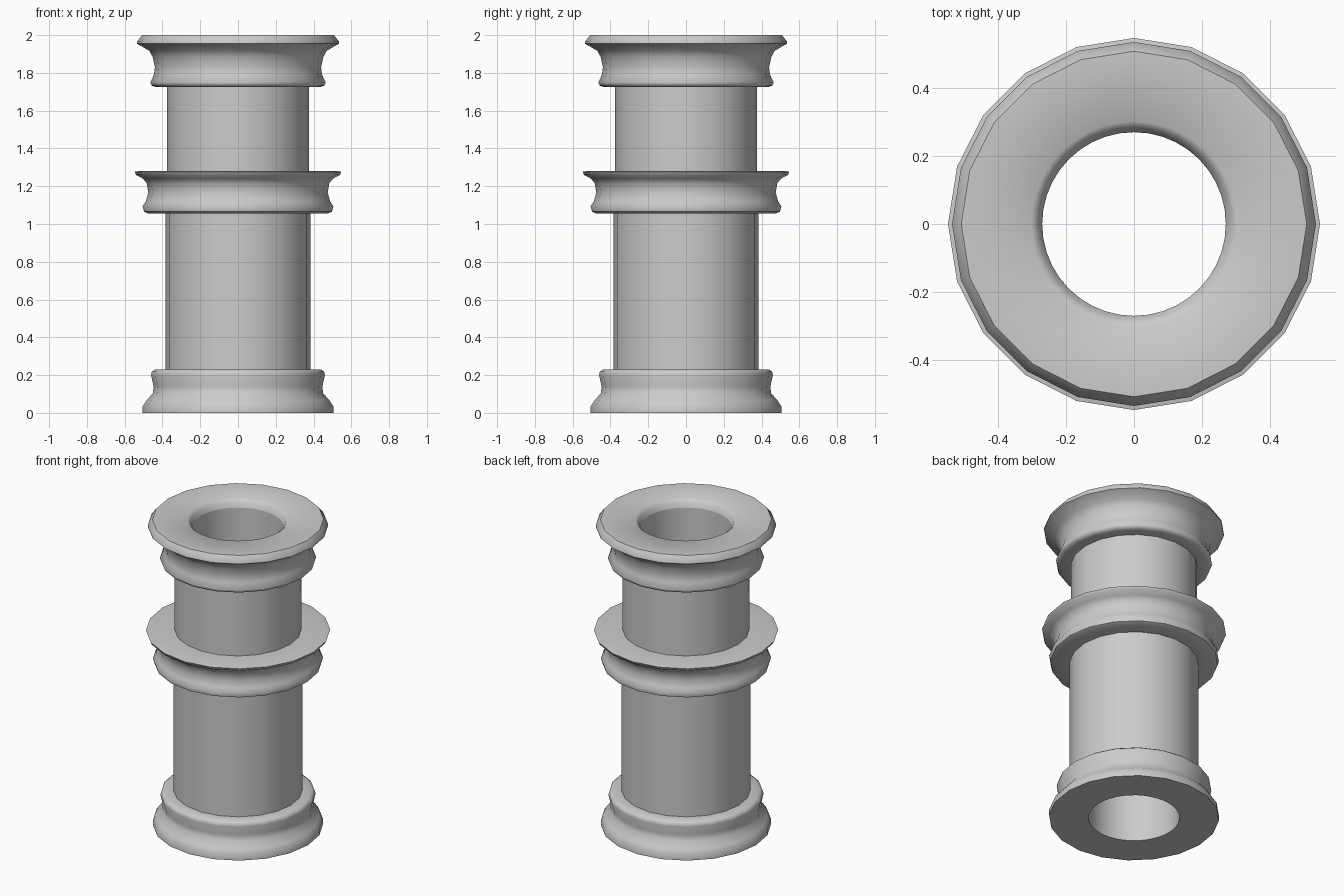
import bpy
import bmesh
from math import sin, cos, pi, radians

if "Cube" in bpy.data.objects:
    bpy.data.objects.remove(bpy.data.objects["Cube"], do_unlink=True)

stone = bpy.data.materials.new("grey_stone")
stone.use_nodes = True
grey = (0.6, 0.6, 0.6, 1)
stone.diffuse_color = grey
stone.node_tree.nodes["Principled BSDF"].inputs["Base Color"].default_value = grey

SIDES = 20              # visible facets on the outside
STEPS = SIDES * 2       # the bore is rounder than the outside
BORE, MOUTH = 0.27, 0.302
LOWER, UPPER = 0.383, 0.376


def lathe(name, profile):
    """Turn an open (radius, height) profile, listed up the outside, round z."""
    bm = bmesh.new()
    rings = []
    for r, z in profile:
        ring = []
        for i in range(STEPS):
            # Odd steps sit on the middle of a flat facet, except in the bore
            k = cos(pi / SIDES) if i % 2 and r > MOUTH else 1
            a = 2 * pi * i / STEPS
            ring.append(bm.verts.new((r * k * cos(a), r * k * sin(a), z)))
        rings.append(ring)
    for low, high in zip(rings, rings[1:]):
        for i in range(STEPS):
            j = (i + 1) % STEPS
            bm.faces.new((low[i], low[j], high[j], high[i]))
    mesh = bpy.data.meshes.new(name)
    bm.to_mesh(mesh)
    bm.free()
    mesh.materials.append(stone)
    obj = bpy.data.objects.new(name, mesh)
    bpy.context.collection.objects.link(obj)
    bpy.ops.object.select_all(action='DESELECT')
    obj.select_set(True)
    bpy.context.view_layer.objects.active = obj
    bpy.ops.object.shade_smooth_by_angle(angle=radians(48))


# Flared foot with its underside
lathe("base", [(BORE, 0), (0.505, 0), (0.505, 0.035), (0.485, 0.065),
               (0.45, 0.105), (0.447, 0.14), (0.46, 0.2), (0.456, 0.218),
               (0.44, 0.23), (LOWER, 0.23)])

# Plain shafts
lathe("lower_shaft", [(LOWER, 0.23), (LOWER, 1.055)])
lathe("upper_shaft", [(UPPER, 1.28), (UPPER, 1.725)])

# Moulded collar between the shafts
lathe("collar", [(LOWER, 1.055), (0.475, 1.055), (0.497, 1.065),
                 (0.505, 1.093), (0.488, 1.12), (0.475, 1.165),
                 (0.483, 1.215), (0.503, 1.24), (0.54, 1.26),
                 (0.547, 1.276), (0.53, 1.28), (UPPER, 1.28)])

# Flared head with the bevelled mouth of the bore
lathe("capital", [(UPPER, 1.725), (0.435, 1.725), (0.457, 1.733),
                  (0.464, 1.75), (0.445, 1.79), (0.44, 1.83),
                  (0.452, 1.885), (0.47, 1.917), (0.535, 1.955),
                  (0.535, 1.965), (0.508, 2), (MOUTH, 2),
                  (0.283, 1.985), (BORE, 1.95)])

# Hollow through the middle, facing inward
lathe("bore", [(BORE, 1.95), (BORE, 0)])
